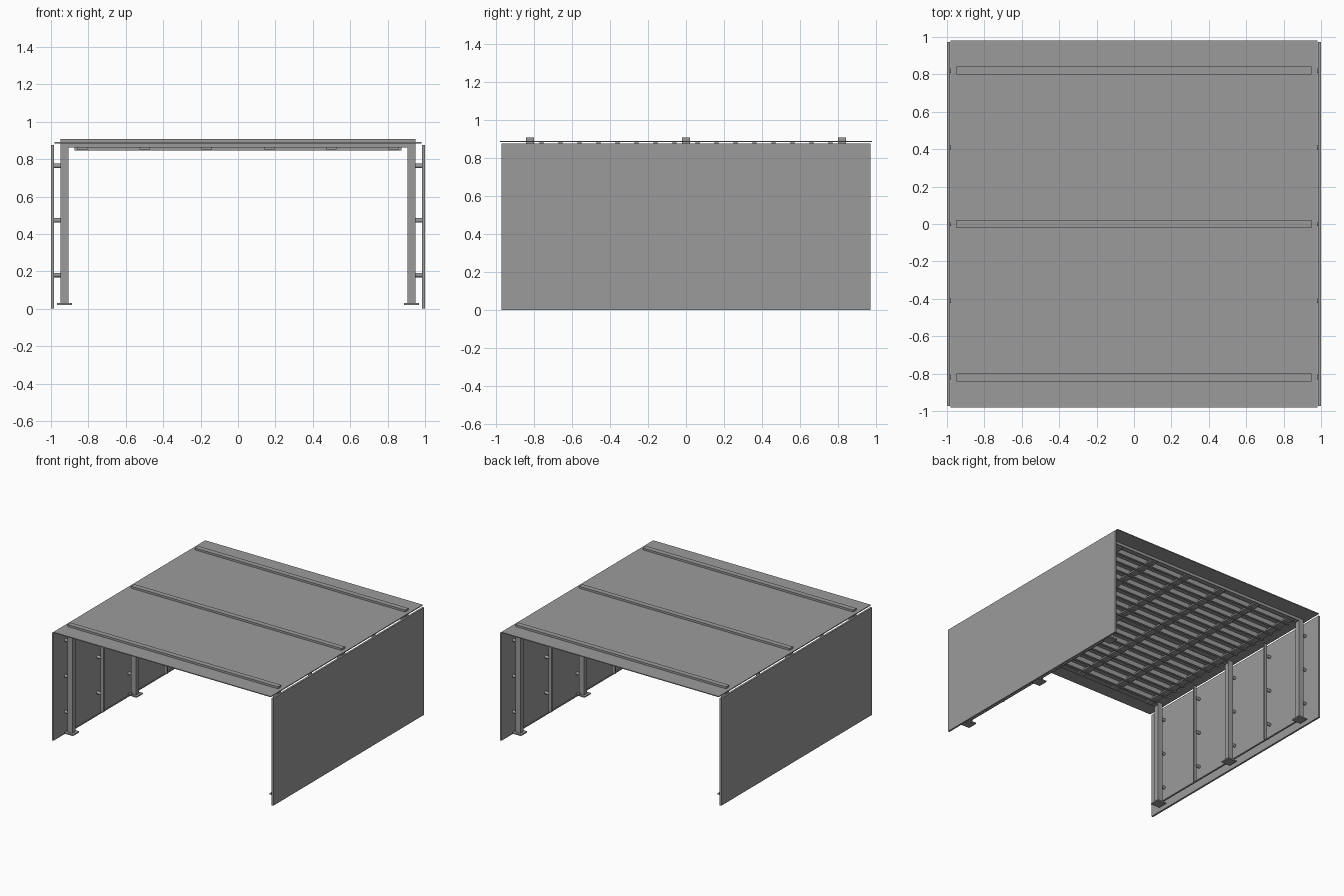
import bpy
import math

cube = bpy.data.objects.get("Cube")
if cube:
    bpy.data.objects.remove(cube, do_unlink=True)

grey = bpy.data.materials.new("plain_grey")
grey.use_nodes = True
colour = (0.33, 0.33, 0.33, 1)
grey.diffuse_color = colour
grey.node_tree.nodes["Principled BSDF"].inputs["Base Color"].default_value = colour


def box(name, x, y, z):
    """Box between (low, high) limits on each axis."""
    limits = (x, y, z)
    bpy.ops.mesh.primitive_cube_add(size=1, location=[sum(l) / 2 for l in limits])
    ob = bpy.context.object
    ob.name = name
    ob.scale = [abs(l[1] - l[0]) for l in limits]
    bpy.ops.object.transform_apply(location=False, rotation=False, scale=True)
    ob.data.materials.append(grey)
    return ob


def around(centre, half):
    return (centre - half, centre + half)


def side(s, low, high):
    """Range on the left (+1) or right (-1) side."""
    return tuple(sorted((s * low, s * high)))


def spacer(name, s, y, z):
    bpy.ops.mesh.primitive_cylinder_add(vertices=12, radius=0.012, depth=0.045,
                                        location=(s * 0.967, y, z),
                                        rotation=(0, math.pi / 2, 0))
    ob = bpy.context.object
    ob.name = name
    ob.data.materials.append(grey)


frames = (-0.82, 0, 0.82)
studs = (-0.41, 0.41)

# Roof sheet
box("roof_sheet", (-0.982, 0.982), (-0.98, 0.98), (0.884, 0.891))

# Cross beams that show above the roof
for y in frames:
    box("cross_beam", (-0.95, 0.95), around(y, 0.021), (0.862, 0.907))

# Walls, posts and their fixings on both sides
for s, label in ((1, "left"), (-1, "right")):
    box(label + "_wall", side(s, 0.985, 1.0), (-0.972, 0.972), (0, 0.876))
    for y in frames:
        box(label + "_post", side(s, 0.907, 0.95), around(y, 0.021), (0.03, 0.863))
        box(label + "_base_plate", side(s, 0.888, 0.967), around(y, 0.04), (0.02, 0.03))
    for y in studs:
        box(label + "_stud", side(s, 0.925, 0.95), around(y, 0.006), (0.035, 0.863))
        box(label + "_bottom_rail", side(s, 0.935, 0.945), around(y, 0.389), (0.03, 0.038))
    for y in frames + studs:
        for z in (0.18, 0.472, 0.764):
            spacer(label + "_spacer", s, y, z)

# Ceiling joists between the beams
for bay in studs:
    for i in range(8):
        y = bay + (i - 3.5) * 0.1
        box("ceiling_joist", (-0.875, 0.875), around(y, 0.01), (0.846, 0.884))

# Flat battens running front to back through the joists
for i in range(6):
    box("ceiling_batten", around((i - 2.5) * 0.333, 0.028), (-0.83, 0.83), (0.852, 0.865))
